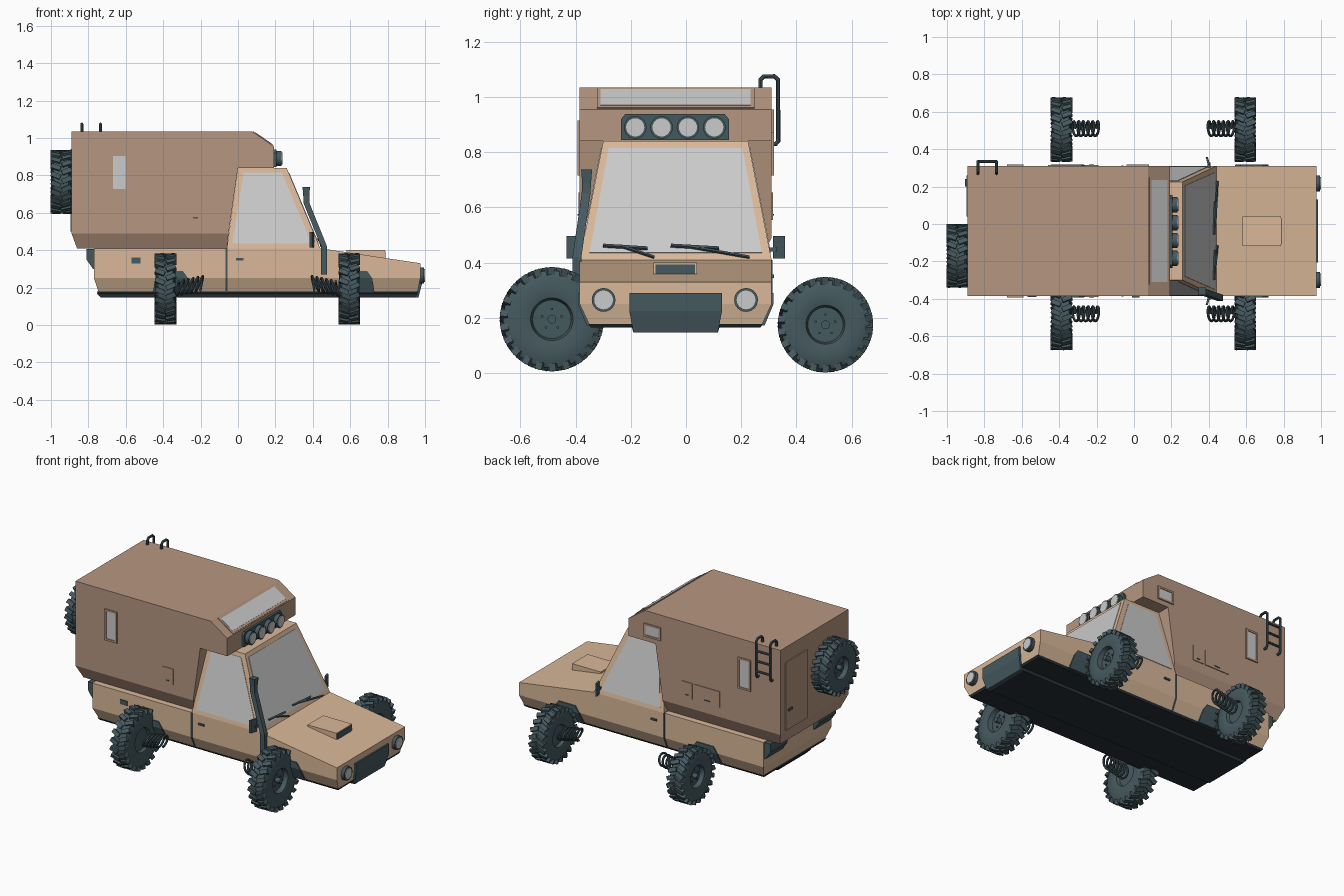
import bpy, bmesh
from math import sin, cos, pi, radians
from mathutils import Vector, Matrix

if "Cube" in bpy.data.objects:
    bpy.data.objects.remove(bpy.data.objects["Cube"])

def material(name, rgb):
    m = bpy.data.materials.new(name)
    m.diffuse_color = (*rgb, 1)
    m.use_nodes = True
    m.node_tree.nodes["Principled BSDF"].inputs["Base Color"].default_value = m.diffuse_color
    return m

TAN = material("tan_paint", (.70, .48, .32))
BROWN = material("brown_shell", (.47, .31, .22))
DARK = material("dark_rubber", (.06, .10, .115))
BLACK = material("underbody", (.02, .03, .035))
GLASS = material("glass", (.52, .52, .52))
C, W = -.0375, .3475          # body centre line and half width in y

def finish(name, bm, mat, smooth=False):
    bmesh.ops.recalc_face_normals(bm, faces=bm.faces)
    me = bpy.data.meshes.new(name)
    bm.to_mesh(me)
    bm.free()
    me.materials.append(mat)
    o = bpy.data.objects.new(name, me)
    bpy.context.collection.objects.link(o)
    if smooth:
        bpy.ops.object.select_all(action='DESELECT')
        o.select_set(True)
        bpy.context.view_layer.objects.active = o
        bpy.ops.object.shade_smooth_by_angle(angle=radians(35))
    return o

def hull(name, pts, mat):
    bm = bmesh.new()
    for p in pts:
        bm.verts.new(p)
    r = bmesh.ops.convex_hull(bm, input=bm.verts[:])
    bmesh.ops.delete(bm, geom=[v for v in bm.verts if not v.link_faces], context='VERTS')
    bmesh.ops.dissolve_limit(bm, angle_limit=.01, verts=bm.verts[:], edges=bm.edges[:])
    return finish(name, bm, mat)

def box(name, x, y, z, mat):
    return hull(name, [(a, b, c) for a in x for b in y for c in z], mat)

def panel(name, pts, normal, t, mat):
    n = Vector(normal).normalized() * t
    return hull(name, [Vector(p) + k * n for p in pts for k in (-1, 1)], mat)

def sym(sections):
    return [(x, C + s * w, z) for x, z, w in sections for s in (-1, 1)]

def cyl(name, loc, r, depth, mat, seg=24):
    bm = bmesh.new()
    bmesh.ops.create_cone(bm, cap_ends=True, segments=seg, radius1=r, radius2=r, depth=depth,
                          matrix=Matrix.Translation(loc) @ Matrix.Rotation(pi / 2, 4, 'Y'))
    return finish(name, bm, mat, True)

def tube(name, pts, r, mat, res=2):
    cu = bpy.data.curves.new(name, 'CURVE')
    cu.dimensions = '3D'
    cu.bevel_depth, cu.bevel_resolution, cu.use_fill_caps = r, res, True
    sp = cu.splines.new('POLY')
    sp.points.add(len(pts) - 1)
    for p, q in zip(sp.points, pts):
        p.co = (*q, 1)
    tmp = bpy.data.objects.new(name + "_path", cu)
    bpy.context.collection.objects.link(tmp)
    me = bpy.data.meshes.new_from_object(tmp.evaluated_get(bpy.context.evaluated_depsgraph_get()))
    bpy.data.objects.remove(tmp)
    bm = bmesh.new()
    bm.from_mesh(me)
    return finish(name, bm, mat, True)

# lower body, underbelly, skid plate
hull("lower_body", sym([(-.77, .41, W), (.44, .41, W), (.975, .33, W), (-.77, .25, W),
                        (.975, .25, W), (-.745, .175, W - .035), (.96, .175, W - .035)]), TAN)
hull("underbelly", sym([(-.755, .178, W - .032), (.965, .178, W - .032),
                        (-.745, .165, W - .04), (.955, .165, W - .04)]), BLACK)
hull("skid_plate", sym([(-.755, .17, .16), (.965, .17, .16), (-.735, .147, .153), (.95, .147, .153)]), BLACK)
hull("front_bumper", sym([(.94, .29, .168), (.985, .29, .168), (.985, .225, .168),
                          (.94, .147, .153), (.965, .147, .153)]), DARK)
hull("door_seam", sym([(x, z, w) for x in (-.066, -.056)
                       for z, w in ((.41, W + .003), (.25, W + .003), (.174, W - .032))]), DARK)

# hood scoop
box("hood_scoop", (.58, .785), (-.118, .04), (.34, .4), TAN)
box("scoop_intake", (.78, .788), (-.11, .032), (.358, .393), DARK)

# cab with windscreen and side glass
hull("cab", sym([(-.06, .41, W), (.44, .41, W), (0, .84, W - .085), (.26, .84, W - .085)]), TAN)
def screen_x(z): return .44 - .419 * (z - .41)
def side_w(z): return W - .198 * (z - .41)
panel("windscreen", [(screen_x(z), C + s * w, z) for z, w in ((.435, .312), (.815, .242)) for s in (-1, 1)],
      (1, 0, .42), .003, GLASS)
for s in (-1, 1):
    panel("side_glass", [(x, C + s * side_w(z), z) for x, z in
                         ((-.03, .435), (.03, .815), (.235, .815), (.395, .435))], (0, s, .2), .003, GLASS)

# camper shell: extruded side profile plus a tapered skirt
bm = bmesh.new()
prof = [(-.89, .49), (-.89, 1.035), (.075, 1.035), (.192, .955), (.192, .84), (0, .84), (-.05, .49)]
f = bm.faces.new([bm.verts.new((x, C - W, z)) for x, z in prof])
e = bmesh.ops.extrude_face_region(bm, geom=[f])
bmesh.ops.translate(bm, vec=(0, 2 * W, 0), verts=[v for v in e['geom'] if isinstance(v, bmesh.types.BMVert)])
finish("camper_shell", bm, BROWN)
hull("camper_skirt", sym([(-.89, .49, W), (-.05, .49, W), (-.86, .408, W - .04), (-.06, .408, W - .04)]), BROWN)

# sloped front camper window
def slope(t, w): return [(.075 + .117 * t, C + s * w, 1.035 - .08 * t) for s in (-1, 1)]
panel("front_window_frame", slope(.04, .285) + slope(.96, .285), (.08, 0, .117), .004, BROWN)
panel("front_window_glass", slope(.14, .272) + slope(.86, .272), (.08, 0, .117), .006, GLASS)

# camper side windows and hatches
def side_panel(name, s, x, z, mat, t):
    y = C + s * W
    return box(name, x, (y - s * .005, y + s * t), z, mat)

def window(name, s, x0, x1, z0, z1):
    m = .012
    for nm, a, b in (("sill", (x0, x1), (z0, z0 + m)), ("head", (x0, x1), (z1 - m, z1)),
                     ("jamb", (x0, x0 + m), (z0, z1)), ("jamb", (x1 - m, x1), (z0, z1))):
        side_panel(name + "_" + nm, s, a, b, BROWN, .008)
    side_panel(name + "_glass", s, (x0 + m, x1 - m), (z0 + m, z1 - m), GLASS, .003)

for s in (-1, 1):
    window("side_window", s, -.68, -.59, .715, .915)
    side_panel("hatch", s, (-.265, -.19), (.555, .655), BROWN, .005)
    side_panel("hatch_latch", s, (-.24, -.215), (.57, .577), DARK, .008)
    side_panel("door_handle", s, (-.01, .03), (.345, .357), DARK, .008)
window("bunk_window", 1, -.04, .08, .87, .955)
side_panel("large_hatch", 1, (-.46, -.28), (.555, .655), BROWN, .005)
side_panel("large_hatch_latch", 1, (-.39, -.35), (.57, .577), DARK, .008)
side_panel("fuel_flap", -1, (-.57, -.52), (.33, .36), DARK, .004)

# rear door
box("rear_door", (-.896, -.88), (.04, .26), (.5, .94), BROWN)
box("rear_door_handle", (-.904, -.89), (.2, .24), (.62, .633), DARK)

# rear lamps, fender arches, mirrors, headlights
for s in (-1, 1):
    ya, yb = C + s * .335, C + s * .16
    hull("rear_lamp", [(x, y, z) for y in (ya, yb) for x, z in
                       ((-.76, .405), (-.81, .405), (-.81, .35), (-.775, .30), (-.76, .30))], DARK)
    for xc in (-.355, .63):
        hull("wheel_arch", [(xc + dx, C + s * w, z) for dx, z, ws in
                            ((-.1, .172, (.28, .322)), (.1, .172, (.28, .322)), (.088, .25, (.3, W + .007)),
                             (-.088, .25, (.3, W + .007)), (-.06, .29, (.3, W + .007)), (.06, .29, (.3, W + .007)))
                            for w in ws], DARK)
    yo = C + s * (W + .048)
    hull("mirror", [(x + k * .012, y, z) for k in (0, 1) for z in (.415, .497)
                    for x, y in ((.395, C + s * (W + .005)), (.383, yo))], DARK)
    box("mirror_arm", (.392, .41), (C + s * .33, C + s * (W + .02)), (.44, .455), DARK)
    yh = C - .003 + s * .258
    cyl("headlight_rim", (.98, yh, .265), .043, .03, DARK)
    cyl("headlight_lens", (.985, yh, .265), .034, .03, GLASS)

# roof light bar
hull("light_bar", [(x, y, z) for x in (.19, .206) for y, z in
                   ((-.235, .845), (.155, .845), (.155, .92), (.14, .938), (-.22, .938), (-.235, .92))], DARK)
for i in range(4):
    y = -.184 + .0955 * i
    cyl("spot_light", (.218, y, .89), .041, .03, DARK)
    cyl("spot_lens", (.222, y, .89), .033, .03, GLASS)

# wipers
for a, b, c, d in ((-.30, -.14, -.235, -.115), (-.055, .12, .0, .23)):
    tube("wiper_blade", [(screen_x(.465) + .012, a, .462), (screen_x(.452) + .012, b, .452)], .007, DARK, 0)
    tube("wiper_arm", [(screen_x(.46) + .016, c, .46), (screen_x(.42) + .01, d, .42)], .006, DARK, 0)

# snorkel
def ring(x, y, z, r=.016): return [(x + a * r, y + b * r, z) for a in (-1, 1) for b in (-1, 1)]
path = [(.46, -.395, .27), (.46, -.395, .42), (.367, -.362, .65), (.365, -.36, .69)]
for a, b in zip(path, path[1:]):
    hull("snorkel", ring(*a) + ring(*b), DARK)
hull("snorkel_head", ring(.365, -.36, .675, .015) + ring(.365, -.36, .738, .02), DARK)

# ladder
for x in (-.835, -.735):
    tube("ladder_rail", [(x, y, z) for y, z in ((.27, 1.03), (.27, 1.063), (.282, 1.075), (.32, 1.075),
                                               (.334, 1.062), (.334, .84), (.325, .83), (.305, .83))], .008, DARK)
for z in (.87, .935, 1.0):
    tube("ladder_rung", [(-.835, .334, z), (-.735, .334, z)], .007, DARK)

# wheels: lathed tyre, tread lugs, hub and bolts, axis along x
def wheel(name, x, y, z, R, out):
    bm = bmesh.new()
    prof = [(0, .02), (.37, .02), (.41, .048), (.55, .054), (.83, .05), (.94, .04), (.94, -.04),
            (.83, -.05), (.55, -.054), (.41, -.048), (.37, -.03), (0, -.03)]
    vs = [bm.verts.new((out * h, 0, r * R)) for r, h in prof]
    es = [bm.edges.new(p) for p in zip(vs, vs[1:])]
    bmesh.ops.spin(bm, geom=vs + es, cent=(0, 0, 0), axis=(1, 0, 0), angle=2 * pi, steps=44)
    bmesh.ops.remove_doubles(bm, verts=bm.verts, dist=1e-5)
    for s in (-1, 1):
        for i in range(22):
            m = (Matrix.Rotation(2 * pi * (i + .25 * s) / 22, 4, 'X') @ Matrix.Translation((s * .029, 0, .925 * R))
                 @ Matrix.Rotation(s * .4, 4, 'Z') @ Matrix.Diagonal((.053, .026, .15 * R, 1)))
            bmesh.ops.create_cube(bm, size=1, matrix=m)
    q = Matrix.Rotation(pi / 2, 4, 'Y')
    for r, d, n, k in ((.016, .06, 12, 0), (.005, .012, 6, 5)):
        for i in range(max(k, 1)):
            a, b = 2 * pi * i / 5, (.037 if k else 0)
            bmesh.ops.create_cone(bm, cap_ends=True, segments=n, radius1=r, radius2=r, depth=d,
                                  matrix=Matrix.Translation((out * .022, b * sin(a), b * cos(a))) @ q)
    o = finish(name, bm, DARK, True)
    o.location = (x, y, z)

# coil springs beside each wheel, leaning slightly upward
def spring(name, x, y, z, d):
    pts = []
    for i in range(111):
        t = i / 110
        a = 2 * pi * 5.5 * t
        pts.append((x + d * (.14 * t + .012 * cos(a)), y + .039 * sin(a), z + .03 * t + .039 * cos(a)))
    tube(name, pts, .007, DARK)

for y, z, R in ((-.486, .195, .188), (.505, .175, .172)):
    for x, out in ((-.388, -1), (.595, 1)):
        wheel("wheel", x, y, z, R, out)
        spring("coil_spring", x - out * .06, -.48 if y < 0 else .51, .195, -out)
wheel("spare_wheel", -.945, -.17, .765, .17, -1)
